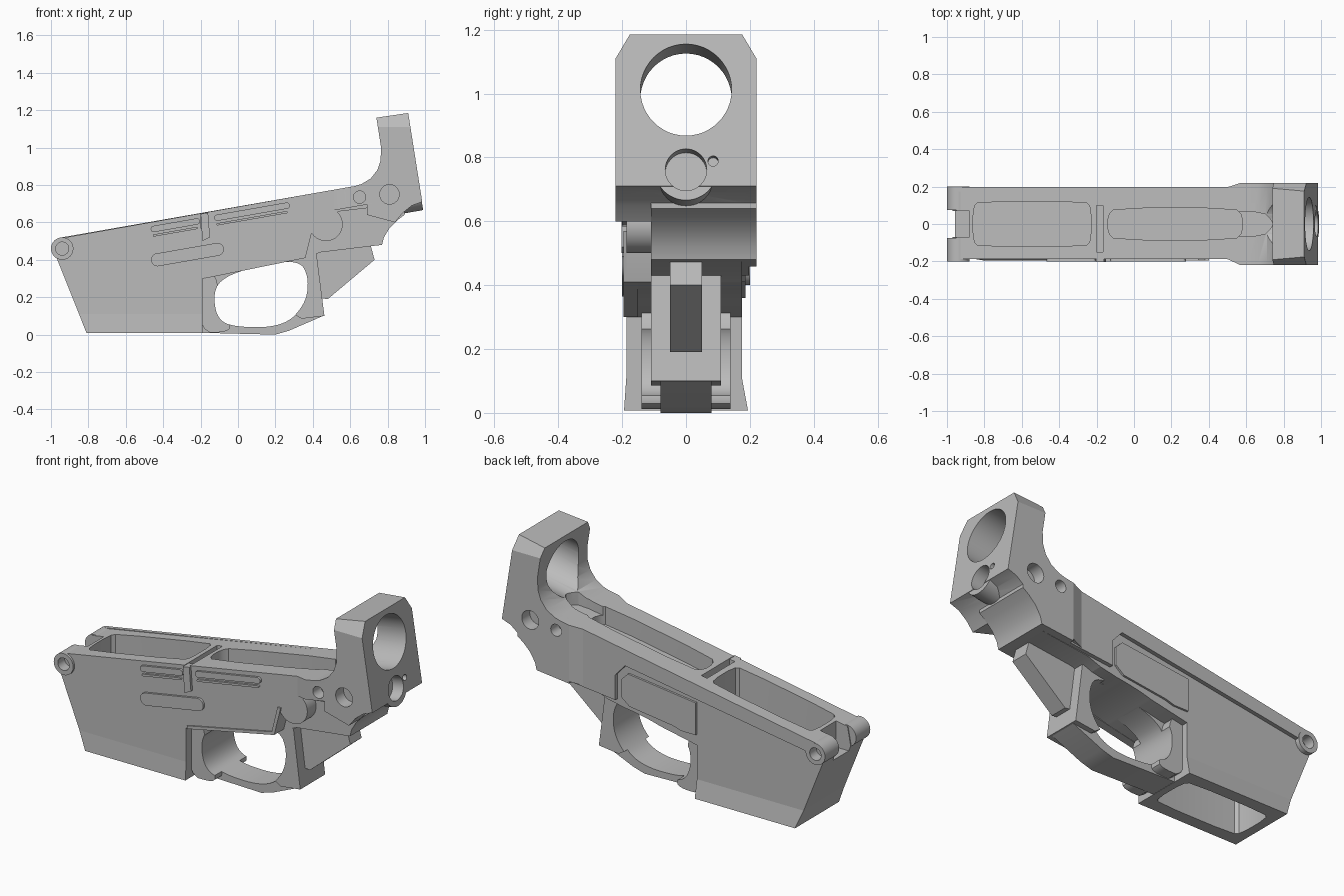
import bpy, bmesh, math
from mathutils import Vector

old = bpy.data.objects.get("Cube")
if old:
    bpy.data.objects.remove(old)

grey = bpy.data.materials.new("plain grey")
grey.use_nodes = True
grey.diffuse_color = (0.5, 0.5, 0.5, 1)
grey.node_tree.nodes["Principled BSDF"].inputs["Base Color"].default_value = grey.diffuse_color


def prism(name, pts, lo, hi, axis="y"):
    """Extrude a side (x, z) profile along y, an end (y, z) one along x, or a plan (x, y) one along z."""
    put = {"y": lambda a, b: (a, lo, b), "x": lambda a, b: (lo, a, b), "z": lambda a, b: (a, b, lo)}[axis]
    bm = bmesh.new()
    face = bm.faces.new([bm.verts.new(put(*p)) for p in pts])
    new = bmesh.ops.extrude_face_region(bm, geom=[face])["geom"]
    step = Vector([hi - lo if a == axis else 0 for a in "xyz"])
    bmesh.ops.translate(bm, vec=step, verts=[v for v in new if isinstance(v, bmesh.types.BMVert)])
    bmesh.ops.recalc_face_normals(bm, faces=bm.faces)
    mesh = bpy.data.meshes.new(name)
    bm.to_mesh(mesh)
    bm.free()
    mesh.materials.append(grey)
    ob = bpy.data.objects.new(name, mesh)
    bpy.context.collection.objects.link(ob)
    return ob


def circle(x, z, r, n=32):
    return [(x + r * math.cos(i * math.tau / n), z + r * math.sin(i * math.tau / n)) for i in range(n)]


def rounded(pts, times=3):
    """Cut the corners of a closed outline repeatedly."""
    for _ in range(times):
        pts = [(a[0] * (1 - t) + b[0] * t, a[1] * (1 - t) + b[1] * t)
               for a, b in zip(pts, pts[1:] + pts[:1]) for t in (0.25, 0.75)]
    return pts


def capsule(x0, x1, z0, r, slope=0.175):
    """Tilted bar with round ends."""
    ends = [(x0, z0, math.pi / 2), (x1, z0 + slope * (x1 - x0), -math.pi / 2)]
    return [(x + r * math.cos(s + i * math.pi / 8), z + r * math.sin(s + i * math.pi / 8))
            for x, z, s in ends for i in range(9)]


def box_plan(x0, x1, y, c):
    """Plan rectangle with clipped and rounded corners."""
    pts = [(x0 + c, -y), (x1 - c, -y), (x1, c - y), (x1, y - c),
           (x1 - c, y), (x0 + c, y), (x0, y - c), (x0, c - y)]
    return rounded(pts, 1)


def cut(ob, *cutters):
    bpy.context.view_layer.objects.active = ob
    for cutter in cutters:
        mod = ob.modifiers.new("cut", "BOOLEAN")
        mod.operation, mod.solver, mod.object = "DIFFERENCE", "EXACT", cutter
        bpy.ops.object.modifier_apply(modifier=mod.name)


def top(x):
    return 0.685 + 0.175 * x


def tilted(name, plan, lo, hi):
    """Plan shape whose height follows the sloping top."""
    ob = prism(name, plan, lo, hi, "z")
    for v in ob.data.vertices:
        v.co.z += top(v.co.x)
    return ob


def tube(name, x, y, z, r, depth):
    """Cylinder along the sloping length of the body."""
    ob = prism(name, circle(y, z, r, 48), x - depth, x + depth, "x")
    for v in ob.data.vertices:
        along, up = v.co.x - x, v.co.z - z
        v.co.x -= 0.175 * up
        v.co.z += 0.175 * along
    return ob


# Main shells
front_body = prism("front_body", [
    (-0.95, 0.515), (-0.97, 0.41), (-0.81, 0.01), (-0.19, 0.01), (-0.19, 0.30),
    (0.36, 0.41), (0.40, 0.57), (0.40, top(0.40))], -0.187, 0.175)
lower_curve = [(0.77, 0.48), (0.78, 0.52), (0.81, 0.57), (0.85, 0.61), (0.89, 0.64), (0.89, 0.80)]
rear_body = prism("rear_body", [(0.40, top(0.40)), (0.40, 0.57), (0.36, 0.41), (0.44, 0.44), *lower_curve,
                                (0.64, top(0.64))], -0.11, 0.175)
rear_rail = prism("rear_rail", [
    (0.40, top(0.40)), (0.40, 0.62), (0.55, 0.66), (0.72, 0.68),
    (0.72, 0.80), (0.64, top(0.64))], -0.187, -0.11)
left_lip = prism("left_lip", [
    (-0.95, top(-0.95)), (-0.95, top(-0.95) - 0.07), (0.24, top(0.24) - 0.09), (0.30, 0.57), (0.30, 0.43),
    (0.57, 0.458), (0.57, top(0.57))], 0.175, 0.197)
rear_cheek = prism("left_rear_cheek", [(0.57, top(0.57)), (0.57, 0.458), *lower_curve,
                                       (0.64, top(0.64))], 0.175, 0.22)
tilted("left_cheek_taper", [(0.50, 0.18), (0.50, 0.197), (0.57, 0.22), (0.57, 0.18)], -0.315, 0)
right_cheek = tilted("right_rear_cheek", [(0.50, -0.18), (0.50, -0.188), (0.57, -0.22), (0.72, -0.22),
                                          (0.72, -0.18)], -0.11, 0)

# Tower and its round lower boss
tower = prism("rear_tower", [
    (0.74, 1.16), (0.91, 1.185), (0.985, 0.71), (0.93, 0.69), (0.88, 0.65), (0.84, 0.60),
    (0.69, 0.64), (0.69, 0.70), (0.61, 0.79), (0.66, 0.805), (0.71, 0.835), (0.745, 0.88),
    (0.762, 0.93), (0.765, 1.0)], -0.22, 0.22)
boss = tube("tower_boss", 0.893, 0, 0.75, 0.098, 0.08)

# Flared lower edge
flare = prism("flared_lower_edge", [(-0.81, 0.008), (-0.85, 0.11), (-0.19, 0.11), (-0.19, 0.008)], -0.187, 0.175)
for v in flare.data.vertices:
    if v.co.z < 0.05:
        v.co.y = math.copysign(0.194, v.co.y)

# Raised side panels, bars and round boss
prism("left_panel", [(-0.19, 0.36), (-0.10, 0.36), (-0.05, 0.375), (0.22, 0.41),
                     (0.27, 0.45), (0.27, 0.55), (0.23, 0.59), (-0.19, 0.54)], 0.15, 0.186)
prism("right_ridge", [(-0.18, 0.30), (0.36, 0.41), (0.40, 0.57), (0.38, 0.57),
                      (0.345, 0.424), (-0.18, 0.317)], -0.195, -0.15)
prism("round_boss", circle(0.47, 0.59, 0.09), -0.187, -0.1)
prism("side_capsule", capsule(-0.43, -0.11, 0.40, 0.035), -0.2, -0.15)
for i, (x0, x1, z) in enumerate([(-0.45, -0.22, 0.565), (-0.11, 0.26, 0.625)]):
    prism("side_rib_%d" % i, capsule(x0, x1, z, 0.017), -0.2, -0.15)
    prism("rib_line_%d" % i, capsule(x0, x1, z - 0.035, 0.006), -0.2, -0.15)
prism("side_lever", [(-0.2, 0.645), (-0.16, 0.652), (-0.15, 0.52), (-0.19, 0.50)], -0.202, -0.15)

# Front lugs with shallow round dimples
helpers = []
for side, name in ((-1, "right_front_lug"), (1, "left_front_lug")):
    lug = prism(name, circle(-0.94, 0.46, 0.06), side * 0.075, side * 0.2)
    dimple = prism("lug_dimple", circle(-0.94, 0.46, 0.035), side * 0.14, side * 0.22)
    for ob in (lug, front_body, left_lip):
        cut(ob, dimple)
    helpers.append(dimple)

# Loop beneath the body
loop_hole = prism("loop_hole", rounded([
    (-0.12, 0.10), (-0.13, 0.25), (-0.05, 0.32), (0.12, 0.37), (0.33, 0.40), (0.38, 0.30),
    (0.36, 0.16), (0.24, 0.04), (-0.04, 0.04)]), -0.3, 0.3)
loop = prism("lower_loop", [
    (-0.20, 0.32), (-0.20, 0.01), (0.20, 0.0), (0.27, 0.02), (0.455, 0.10), (0.41, 0.43), (0.36, 0.43)],
    -0.08, 0.08)
rear_post = prism("loop_rear_post", [
    (0.28, 0.43), (0.30, 0.11), (0.34, 0.085), (0.462, 0.10), (0.42, 0.43)], -0.11, 0.11)
front_post = prism("loop_front_post", rounded([
    (-0.21, 0.012), (-0.05, 0.012), (-0.04, 0.06), (-0.10, 0.12), (-0.11, 0.33), (-0.21, 0.33)], 2), -0.14, 0.14)
for ob in (loop, rear_post, front_post, front_body):
    cut(ob, loop_hole)
prism("rear_tongue", [(0.40, 0.44), (0.71, 0.475), (0.73, 0.40), (0.48, 0.19), (0.40, 0.20)], -0.05, 0.05)

# Blind top trays, bottom recess and front notch
front_tray = tilted("front_tray", box_plan(-0.86, -0.23, 0.12, 0.03), -0.27, 0.2)
rear_tray = tilted("rear_tray", box_plan(-0.14, 0.58, 0.085, 0.04), -0.1, 0.2)
rear_gully = tilted("rear_gully", box_plan(0.45, 0.74, 0.065, 0.05), -0.05, 0.2)
cross_slot = tilted("cross_slot", [(-0.2, -0.25), (-0.165, -0.25), (-0.165, 0.1), (-0.2, 0.1)], -0.08, 0.2)
bottom_recess = prism("bottom_recess", box_plan(-0.76, -0.23, 0.125, 0.03), -0.1, 0.2, "z")
front_notch = prism("front_notch", [(-1.1, 0.38), (-0.88, 0.38), (-0.88, 0.7), (-1.1, 0.7)], -0.07, 0.07)
cut(front_body, front_tray, rear_tray, cross_slot, bottom_recess, front_notch)
cut(flare, bottom_recess)
for ob in (rear_body, tower):
    cut(ob, rear_tray, rear_gully)

# Tower ring, back dimples and clipped top corners
ring = tube("ring_hole", 0.94, 0, 1.012, 0.143, 0.4)
back_dimple = tube("back_dimple", 0.98, 0, 0.762, 0.065, 0.07)
small_dimple = tube("small_dimple", 0.98, 0.085, 0.79, 0.016, 0.04)
corners = [prism("corner", [(s * 0.17, 1.195), (s * 0.25, 1.195), (s * 0.25, 1.06)], 0.5, 1.1, "x")
           for s in (-1, 1)]
cut(tower, ring, back_dimple, small_dimple, *corners)
cut(boss, back_dimple, small_dimple)
helpers += [loop_hole, front_tray, rear_tray, rear_gully, cross_slot, bottom_recess,
            front_notch, ring, back_dimple, small_dimple, *corners]

# Shallow round dimples on the rear sides
for x, z, r in ((0.81, 0.75, 0.052), (0.65, 0.735, 0.033)):
    for s in (-1, 1):
        dot = prism("side_dimple", circle(x, z, r), s * 0.15, s * 0.3)
        for ob in (tower, rear_body, rear_rail, right_cheek, rear_cheek):
            cut(ob, dot)
        helpers.append(dot)
for ob in helpers:
    bpy.data.objects.remove(ob)

# Smooth the round parts, keep the edges sharp
for ob in bpy.context.collection.objects:
    if ob.type == "MESH" and grey.name in ob.data.materials:
        bpy.ops.object.select_all(action="DESELECT")
        ob.select_set(True)
        bpy.context.view_layer.objects.active = ob
        bpy.ops.object.shade_smooth_by_angle(angle=math.radians(30))
